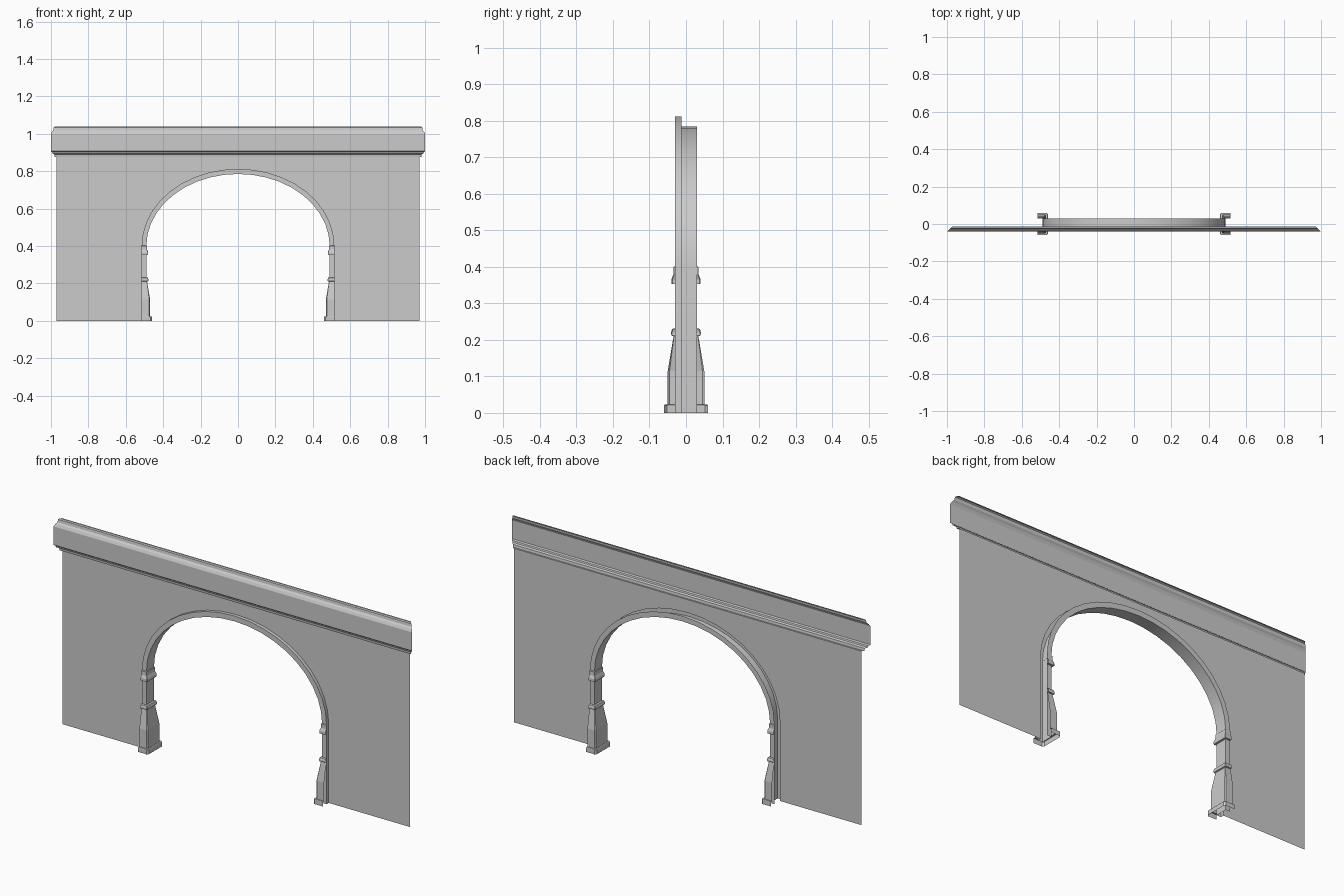
import bpy, math

if "Cube" in bpy.data.objects:
    bpy.data.objects.remove(bpy.data.objects["Cube"])

WALL_Y = -0.013      # plane of the thin wall
IN_X, OUT_X = 0.49, 0.515   # inner and outer half widths of the arch trim
SPRING = 0.40        # height where the arch starts
SEGS = 20


def make_object(name, verts, faces, smooth=False):
    mesh = bpy.data.meshes.new(name)
    mesh.from_pydata(verts, [], faces)
    mesh.update()
    obj = bpy.data.objects.new(name, mesh)
    bpy.context.collection.objects.link(obj)
    if smooth:
        bpy.ops.object.select_all(action='DESELECT')
        obj.select_set(True)
        bpy.context.view_layer.objects.active = obj
        bpy.ops.object.shade_smooth_by_angle(angle=math.radians(25))
    return obj


def loft(name, rows, smooth=False):
    """Skin a list of equally long point rows with quads."""
    n = len(rows[0])
    verts = [p for row in rows for p in row]
    faces = [(i * n + j, i * n + j + 1, (i + 1) * n + j + 1, (i + 1) * n + j)
             for i in range(len(rows) - 1) for j in range(n - 1)]
    return make_object(name, verts, faces, smooth)


def arch_path(half_width, top):
    """Left jamb, elliptical arch, right jamb as (x, z) points."""
    arc = []
    for i in range(SEGS + 1):
        t = math.pi * i / SEGS
        arc.append((-half_width * math.cos(t),
                    SPRING + (top - SPRING) * math.sin(t)))
    return [(-half_width, 0)] + arc + [(half_width, 0)]


inner = arch_path(IN_X, 0.785)
outer = arch_path(OUT_X, 0.812)

# Thin wall with the arched opening
outline = [(-0.97, 0)] + outer + [(0.97, 0), (0.97, 0.877), (-0.97, 0.877)]
make_object("wall", [(x, WALL_Y, z) for x, z in outline],
            [tuple(range(len(outline)))])

# Arch trim: outer return, front band, soffit, back band
rows = []
for (xi, zi), (xo, zo) in zip(inner, outer):
    rows.append([(xo, WALL_Y, zo), (xo, -0.03, zo), (xi, -0.03, zi),
                 (xi, 0.03, zi), (xo, 0.03, zo)])
loft("arch_trim", rows, smooth=True)

# Cornice: (projection, height) profile with mitred ends
cornice = [(0, 0.877), (0.008, 0.877), (0.01, 0.89), (0.02, 0.894),
           (0.022, 0.902), (0.028, 0.907), (0.028, 1.0), (0.022, 1.012),
           (0.015, 1.02), (0.013, 1.034), (0.008, 1.038), (0.0, 1.038)]
loft("cornice", [[(-0.972 - o, WALL_Y - o, z), (0.972 + o, WALL_Y - o, z)]
                 for o, z in cornice])


# Pilaster mouldings wrap the front, inside and back of each jamb
def jamb_moulding(name, profile):
    rows = []
    for d, z in profile:
        x, y, c = -IN_X + d, 0.03 + d, d * 0.25
        rows.append([(-OUT_X, -y, z), (x - c, -y, z), (x, -y + c, z),
                     (x, y - c, z), (x - c, y, z), (-OUT_X, y, z)])
    obj = loft(name, rows)
    obj.modifiers.new("Mirror", 'MIRROR').use_axis[0] = True


jamb_moulding("plinth_and_pedestal",
              [(0.03, 0), (0.03, 0.02), (0.028, 0.023), (0.02, 0.023),
               (0.02, 0.115), (0.004, 0.21), (0.01, 0.212), (0.011, 0.22),
               (0.008, 0.23), (0.0, 0.232)])
jamb_moulding("impost",
              [(0.0, 0.353), (0.01, 0.353), (0.01, 0.366), (0.004, 0.38),
               (0.004, 0.4), (0.0, 0.402)])
